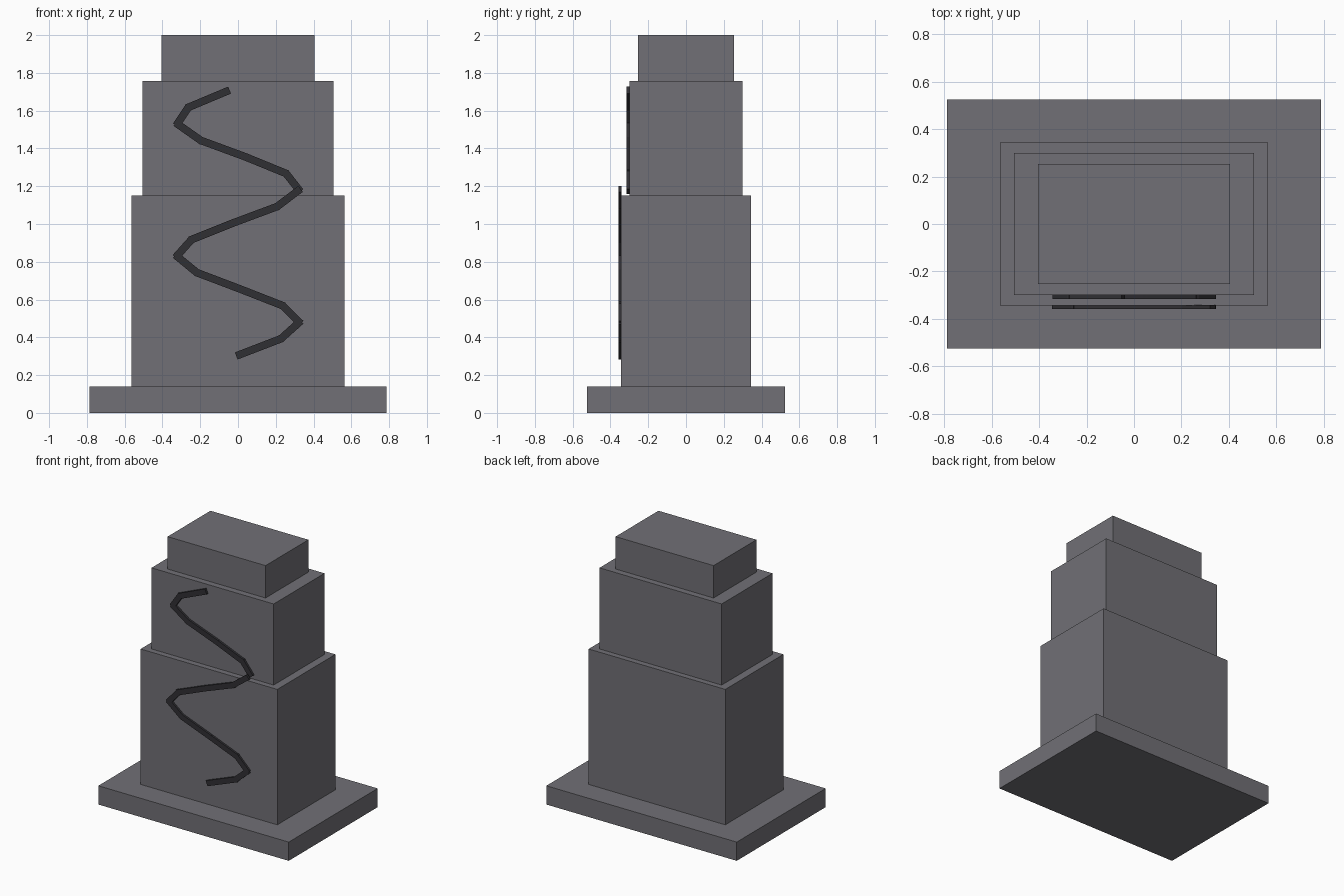
import bpy
import math

cube = bpy.data.objects.get("Cube")
if cube:
    bpy.data.objects.remove(cube, do_unlink=True)


def make_material(name, rgb):
    mat = bpy.data.materials.new(name)
    mat.use_nodes = True
    color = (*rgb, 1.0)
    mat.diffuse_color = color
    for node in mat.node_tree.nodes:
        if node.type == 'BSDF_PRINCIPLED':
            node.inputs["Base Color"].default_value = color
            node.inputs["Roughness"].default_value = 0.8
    return mat


stone = make_material("grey stone", (0.165, 0.162, 0.18))
dark = make_material("dark vein", (0.03, 0.029, 0.034))


def box(name, center, size, mat, tilt=0.0):
    bpy.ops.mesh.primitive_cube_add(size=1, location=center)
    obj = bpy.context.object
    obj.name = name
    obj.scale = size
    obj.rotation_euler = (0, tilt, 0)
    obj.data.materials.append(mat)
    return obj


# Stepped monument: name, half width, half depth, bottom, top
tiers = [
    ("base_slab", 0.787, 0.525, 0.0, 0.14),
    ("lower_block", 0.565, 0.343, 0.14, 1.152),
    ("middle_block", 0.505, 0.3, 1.152, 1.758),
    ("top_block", 0.405, 0.253, 1.758, 2.0),
]
for name, hx, hy, z0, z1 in tiers:
    box(name, (0, 0, (z0 + z1) / 2), (2 * hx, 2 * hy, z1 - z0), stone)

# Winding crack of straight strips, lying on the two front faces
points = [(0.325 * math.sin(0.775 * i), 0.305 + 0.0875 * i) for i in range(17)]
for i, ((xa, za), (xb, zb)) in enumerate(zip(points, points[1:])):
    dx, dz = xb - xa, zb - za
    y = -0.35 if i < 10 else -0.308
    box(f"crack_strip_{i + 1}", ((xa + xb) / 2, y, (za + zb) / 2),
        (math.hypot(dx, dz) + 0.02, 0.016, 0.04), dark, -math.atan2(dz, dx))
